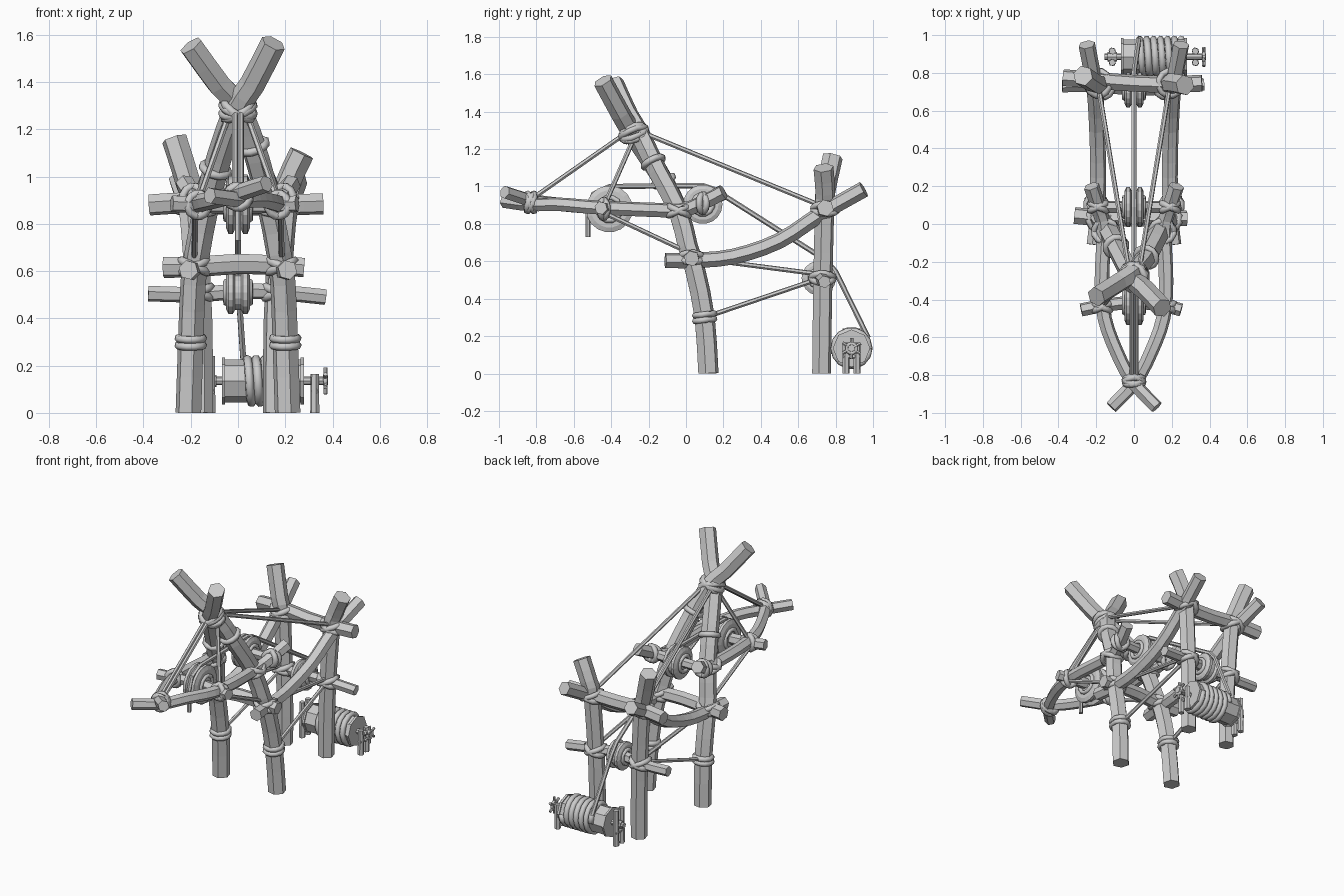
import bpy, bmesh, math
from mathutils import Vector as V

if "Cube" in bpy.data.objects:
    bpy.data.objects.remove(bpy.data.objects["Cube"])


def make(name, bm, smooth=False):
    bmesh.ops.recalc_face_normals(bm, faces=bm.faces)
    me = bpy.data.meshes.new(name)
    bm.to_mesh(me)
    bm.free()
    ob = bpy.data.objects.new(name, me)
    bpy.context.collection.objects.link(ob)
    if smooth:
        for p in me.polygons:
            p.use_smooth = True
    return ob


def spline(p, sub):
    """Catmull-Rom through the points."""
    q = [p[0] * 2 - p[1]] + p + [p[-1] * 2 - p[-2]]
    out = []
    for i in range(1, len(q) - 2):
        a, b, c, d = q[i - 1:i + 3]
        for k in range(sub):
            t = k / sub
            out.append((b * 2 + (c - a) * t + (a * 2 - b * 5 + c * 4 - d) * t * t
                        + (b * 3 - a - c * 3 + d) * t ** 3) / 2)
    return out + [p[-1]]


def tube(name, pts, r0, r1=None, n=6, sub=1, closed=False, smooth=False):
    """Sweep an n-gon along a path, tapering from r0 to r1."""
    r1 = r0 if r1 is None else r1
    p = [V(a) for a in pts]
    if sub > 1:
        p = spline(p, sub)
    m = len(p)
    bm = bmesh.new()
    rings, u = [], None
    for i in range(m):
        if closed:
            t = p[(i + 1) % m] - p[i - 1]
        else:
            t = p[min(i + 1, m - 1)] - p[max(i - 1, 0)]
        t.normalize()
        if u is None:
            u = t.orthogonal()
        u = (u - t * u.dot(t)).normalized()
        w = t.cross(u)
        r = r0 + (r1 - r0) * i / (m - 1)
        ring = []
        for k in range(n):
            a = math.tau * k / n
            c = p[i] + (u * math.cos(a) + w * math.sin(a)) * r
            c.z = max(c.z, 0)
            ring.append(bm.verts.new(c))
        rings.append(ring)
    for i in range(m if closed else m - 1):
        A, B = rings[i], rings[(i + 1) % m]
        for k in range(n):
            bm.faces.new((A[k], A[(k + 1) % n], B[(k + 1) % n], B[k]))
    if not closed:
        bm.faces.new(rings[0])
        bm.faces.new(rings[-1])
    return make(name, bm, smooth)


def ring(name, c, axis, R, r=0.018):
    a = V(axis).normalized()
    u = a.orthogonal().normalized()
    w = a.cross(u)
    tube(name, [V(c) + (u * math.cos(k * math.tau / 12) + w * math.sin(k * math.tau / 12)) * R
                for k in range(12)], r, closed=True, smooth=True)


def lash(name, c, a, b, R=0.062):
    """Two crossed rope wraps binding poles along a and b."""
    a, b = V(a).normalized(), V(b).normalized()
    ring(name, c, a + b * 0.45, R)
    ring(name, c, a - b * 0.45, R)


def lathe(name, c, prof, n=18):
    """Revolve (x, radius) profile around an x axis through c."""
    bm = bmesh.new()
    rows = [[bm.verts.new((c[0] + x, c[1] + r * math.cos(k * math.tau / n),
                           c[2] + r * math.sin(k * math.tau / n))) for k in range(n)]
            for x, r in prof]
    for A, B in zip(rows, rows[1:]):
        for k in range(n):
            bm.faces.new((A[k], A[(k + 1) % n], B[(k + 1) % n], B[k]))
    bm.faces.new(rows[0])
    bm.faces.new(rows[-1])
    return make(name, bm)


def pulley(name, c, R):
    lathe(name, c, [(-.05, R * .5), (-.05, R * .8), (-.04, R), (-.022, R), (-.012, R * .82),
                    (.012, R * .82), (.022, R), (.04, R), (.05, R * .8), (.05, R * .5)])
    for s in (-1, 1):
        ring(name + "_hub", (s * .05, c[1], c[2]), (1, 0, 0), R * .5, .014)


# Paired poles, ropes and lashings
X, Y, Z = V((1, 0, 0)), V((0, 1, 0)), V((0, 0, 1))
for s in (-1, 1):
    # front legs cross at the apex
    ex = -.20 if s > 0 else -.15
    ey, ez = (-.385, 1.555) if s > 0 else (-.445, 1.565)
    oy = .02 * s
    tube("front_leg", [(s * .21, .12, 0), (s * .2, .10, .3), (s * .19, .05, .55),
                       (s * .172, .01, .68), (s * .135, -.04, .87), (s * .08, -.15, 1.08),
                       (s * .005, -.27 + oy, 1.29), (s * ex * .4, -.33 + oy, 1.39), (s * ex, ey, ez)],
         .056, .054, sub=2)
    # rear posts
    top = (.27, .735, 1.1) if s > 0 else (-.27, .785, 1.16)
    tube("rear_post", [(s * .155, .725, 0), (s * .16, .73, .4), (s * .185, .74, .86),
                       (s * .21, .745, .97), top], .052, .055, sub=2)
    # side rails
    tube("side_rail", [(s * .21, -.11, .605), (s * .195, .03, .605), (s * .19, .25, .625),
                       (s * .195, .5, .71), (s * .21, .73, .86), (s * .25, .95, .985)],
         .042, .045, sub=3)
    # boom poles cross at the tip
    tube("boom_pole", [(s * .225, .2, .97), (s * .19, .09, .915), (s * .16, -.03, .875),
                       (s * .17, -.3, .88), (s * .155, -.5, .89), (s * .09, -.68, .905),
                       (s * .01, -.83, .915 - s * .012), (-s * .12, -.97, .945 - s * .025)],
         .042, .036, sub=3)
    # guy ropes
    apex = (s * .025, -.26, 1.3)
    for a, b in ((apex, (s * .19, .74, .89)), (apex, (s * .17, -.44, .89)),
                 ((s * .012, -.3, 1.3), (s * .012, -.83, .93)),
                 ((s * .18, -.44, .86), (s * .185, .03, .64)),
                 ((s * .2, .1, .3), (s * .17, .72, .51)),
                 ((s * .19, .03, .62), (s * .17, .72, .53))):
        tube("guy_rope", [a, b], .013)
    # lashings
    for dz in (-.014, .016):
        ring("leg_wrap", (s * .2, .1, .3 + dz), (0, -.12, 1), .054, .017)
    lash("rail_lashing", (s * .185, .03, .62), Z, X)
    lash("boom_lashing", (s * .15, -.04, .87), Z, Y)
    lash("axle_lashing", (s * .17, -.44, .88), Y, X, .048)
    lash("axle_lashing", (s * .19, .09, .91), Y, X, .048)
    lash("post_lashing", (s * .19, .745, .88), Z, X, .066)
    lash("post_lashing", (s * .168, .73, .51), Z, X, .06)
    lash("apex_lashing", (0, -.28, 1.285), (s * .12, -.3, .75), X, .07)
    lash("tip_lashing", (0, -.83, .915), Y, (s * .5, 0, 1), .05)
d = (-.35, -.5, 1)
ring("leg_wrap", (.065, -.175, 1.13), d, .056)
ring("leg_wrap", (-.095, -.12, 1.03), (.3, -.5, 1), .056)

# Crossbars
tube("rear_crossbar", [(-.375, .775, .88), (-.19, .76, .89), (0, .745, .88), (.19, .74, .88),
                       (.36, .745, .885)], .046, .046, sub=2)
tube("front_crossbar", [(-.315, .045, .615), (-.15, .03, .62), (0, .03, .63), (.15, .03, .625),
                        (.28, .03, .615)], .046, .042, sub=2)
tube("lower_axle", [(-.38, .73, .505), (-.17, .73, .5), (0, .71, .515), (.17, .72, .51),
                    (.37, .74, .49)], .034, .034, sub=2)
tube("boom_axle", [(-.28, -.455, .885), (-.15, -.43, .88), (0, -.415, .88), (.15, -.43, .88),
                   (.25, -.455, .885)], .036, .036, sub=2)
tube("mid_axle", [(-.23, .09, .91), (.23, .09, .91)], .032)

# Pulleys
pulley("front_pulley", (0, -.41, .88), .125)
pulley("mid_pulley", (0, .09, .905), .105)
pulley("lower_pulley", (0, .71, .51), .092)

# Hauling rope over the pulleys to the drum
tube("hauling_rope", [(0, -.525, .73), (0, -.525, .88), (0, -.495, .96), (0, -.41, 1.0),
                      (0, .09, 1.005), (0, .15, .985), (0, .75, .605), (0, .8, .545),
                      (.025, .975, .19)], .014)

# Winch drum with rope coils
cy, cz = .885, .135
lathe("winch_drum", (0, cy, cz), [(-.068, .06), (-.068, .1), (-.055, .1), (-.055, .092),
                                 (.265, .092), (.265, .1), (.28, .1), (.28, .06)], 8)
turns = 6
tube("rope_coil", [(.03 + .22 * k / (turns * 14), cy + .094 * math.cos(k * math.tau / 14),
                    cz + .094 * math.sin(k * math.tau / 14)) for k in range(turns * 14 + 1)],
     .019, smooth=True)
tube("winch_axle", [(-.155, cy, cz), (.38, cy, cz)], .018, n=8)
lathe("axle_collar", (-.115, cy, cz), [(-.025, .026), (.025, .026)], 8)

# Forked stands and handle spokes
for x, h in ((-.115, .24), (.325, .165)):
    for s in (-1, 1):
        tube("winch_stand", [(x, cy + s * .03, 0), (x, cy + s * .03, h)], .02, .018)
    tube("stand_brace", [(x, cy - .045, .09), (x, cy + .045, .09)], .014)
for k in range(3):
    a = math.pi * k / 3 + .5
    o = V((0, math.cos(a), math.sin(a))) * .056
    c = V((.37, cy, cz))
    tube("handle_spoke", [c - o, c + o], .009)
ring("handle_hub", (.37, cy, cz), X, .026, .01)
